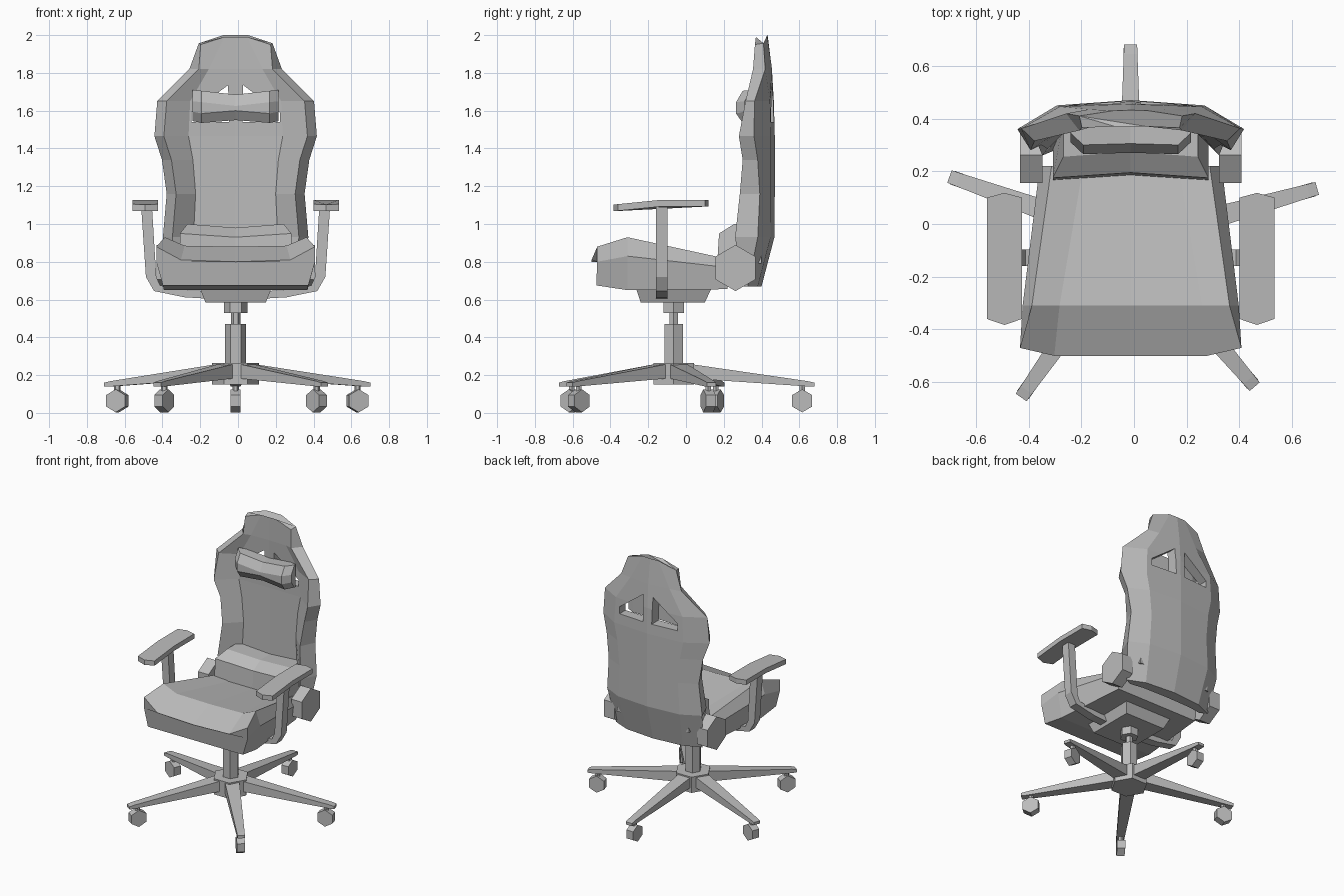
import bpy, bmesh, math
from mathutils import Vector

if "Cube" in bpy.data.objects:
    bpy.data.objects.remove(bpy.data.objects["Cube"], do_unlink=True)

CX, CY = -0.0125, -0.065        # chair mid-plane and column position

grey = bpy.data.materials.new("plain grey")
grey.use_nodes = True
grey.diffuse_color = (0.5, 0.5, 0.5, 1)
grey.node_tree.nodes["Principled BSDF"].inputs["Base Color"].default_value = (0.5, 0.5, 0.5, 1)


def loft(name, rings):
    """Closed flat-shaded solid skinned through rings of equal point count."""
    bm = bmesh.new()
    vs = [[bm.verts.new(p) for p in ring] for ring in rings]
    n = len(vs[0])
    for a, b in zip(vs, vs[1:]):
        for i in range(n):
            j = (i + 1) % n
            bm.faces.new((a[i], a[j], b[j], b[i]))
    bm.faces.new(vs[0])
    bm.faces.new(vs[-1])
    bmesh.ops.recalc_face_normals(bm, faces=bm.faces)
    me = bpy.data.meshes.new(name)
    bm.to_mesh(me)
    bm.free()
    me.materials.append(grey)
    ob = bpy.data.objects.new(name, me)
    bpy.context.scene.collection.objects.link(ob)
    return ob


def mirrored(half):
    """Complete a half ring (x >= 0) about the chair's mid-plane."""
    other = [(-x, y, z) for x, y, z in reversed(half) if x > 1e-6]
    return [(x + CX, y, z) for x, y, z in list(half) + other]


def column(name, r, z0, z1, x=CX, y=CY, n=6):
    loft(name, [[(x + r * math.cos(k * math.tau / n), y + r * math.sin(k * math.tau / n), z)
                 for k in range(n)] for z in (z0, z1)])


# Base: hub, gas lift and seat mount
column("base_hub", 0.124, 0.15, 0.265)
column("lift_sleeve", 0.056, 0.26, 0.47)
column("lift_piston", 0.025, 0.46, 0.54)
column("lift_collar", 0.062, 0.53, 0.59)
loft("seat_mount", [mirrored([(0, y0, z), (w, y0, z), (w, y1, z), (0, y1, z)])
                    for w, y0, y1, z in ((0.16, -0.24, 0.10, 0.585), (0.19, -0.265, 0.135, 0.66))])

# Five legs, each with a hexagonal caster
tips = [(-0.013, 0.68), (0.695, 0.135), (0.458, -0.617), (-0.428, -0.658), (-0.70, 0.18)]
for i, (tx, ty) in enumerate(tips, 1):
    hub = Vector((CX, CY, 0))
    out = Vector((tx, ty, 0)) - hub
    length = out.length
    out.normalize()
    side = Vector((-out.y, out.x, 0))

    def at(r, s, z):
        return hub + out * r + side * s + Vector((0, 0, z))

    loft(f"leg_{i}", [[at(r, -w, z0), at(r, w, z0), at(r, w, z1), at(r, -w, z1)]
                      for r, w, z0, z1 in ((0.05, 0.05, 0.185, 0.264),
                                           (length - 0.035, 0.026, 0.14, 0.168),
                                           (length, 0.025, 0.14, 0.16))])
    rc = length - 0.065
    loft(f"caster_{i}", [[at(rc + 0.061 * math.sin(k * math.pi / 3), s,
                             0.064 + 0.061 * math.cos(k * math.pi / 3)) for k in range(6)]
                         for s in (-0.027, 0.027)])
    p = at(rc, 0, 0)
    column(f"caster_stem_{i}", 0.017, 0.11, 0.15, p.x, p.y)

# Seat cushion with raised side bolsters
loft("seat", [mirrored(h) for h in (
    [(0, -0.50, 0.80), (0.29, -0.50, 0.81), (0.42, -0.47, 0.88),
     (0.42, -0.47, 0.80), (0.385, -0.475, 0.675), (0, -0.475, 0.675)],
    [(0, -0.31, 0.88), (0.27, -0.31, 0.885), (0.375, -0.31, 0.93),
     (0.41, -0.31, 0.83), (0.38, -0.31, 0.65), (0, -0.31, 0.65)],
    [(0, 0.22, 0.80), (0.18, 0.22, 0.805), (0.30, 0.22, 0.815),
     (0.345, 0.22, 0.77), (0.33, 0.22, 0.655), (0, 0.22, 0.655)])])

# Backrest shell: height, half width, back y, wing front y
rows = [(0.67, 0.35, 0.40, 0.30), (0.93, 0.385, 0.468, 0.26), (1.16, 0.365, 0.47, 0.285),
        (1.34, 0.39, 0.47, 0.30), (1.465, 0.43, 0.47, 0.28), (1.65, 0.415, 0.465, 0.315),
        (1.82, 0.245, 0.455, 0.355)]
rings = []
for z, w, back, tip in rows:
    wrap = 0.11 * min(1, (w / 0.43) ** 2)
    rings.append(mirrored([(0, back, z), (0.65 * w, back - 0.02, z), (w, back - wrap, z),
                           (w - 0.05, tip, z), (0.58 * w, back - 0.085, z), (0, back - 0.08, z)]))
rings.append(mirrored([(0, 0.432, 2.0), (0.065, 0.43, 2.0), (0.195, 0.41, 1.957),
                       (0.185, 0.365, 1.95), (0.06, 0.37, 1.99), (0, 0.37, 1.99)]))
backrest = loft("backrest", rings)

# Two tapered openings cut through the backrest
for s in (-1, 1):
    outline = [(0.035, 1.54), (0.235, 1.54), (0.235, 1.59), (0.04, 1.735)]
    cutter = loft("opening_cutter", [[(CX + s * x, y, z) for x, z in outline] for y in (0.2, 0.6)])
    cutter.hide_render = True
    mod = backrest.modifiers.new("opening", "BOOLEAN")
    mod.operation, mod.solver, mod.object = "DIFFERENCE", "EXACT", cutter
    bpy.context.view_layer.objects.active = backrest
    bpy.ops.object.modifier_apply(modifier=mod.name)
    bpy.data.objects.remove(cutter, do_unlink=True)

# Head pillow, dipping in the middle
loft("head_pillow", [[(CX + x, y0, t), (CX + x, f + 0.035, t), (CX + x, f, t - 0.06),
                      (CX + x, f, b + 0.05), (CX + x, f + 0.035, b), (CX + x, y0, b)]
                     for x, y0, f, t, b in ((-0.228, 0.36, 0.31, 1.71, 1.545),
                                            (-0.18, 0.375, 0.265, 1.705, 1.535),
                                            (0, 0.39, 0.27, 1.685, 1.55),
                                            (0.18, 0.375, 0.265, 1.705, 1.535),
                                            (0.228, 0.36, 0.31, 1.71, 1.545))])

# Lumbar cushion
loft("lumbar_cushion", [[(CX + s * a, 0.165 + d, 0.79), (CX + s * a, 0.175 + d, 0.95 - d),
                         (CX + s * b, 0.255 + d, 1.0 - d), (CX + s * b, 0.40, 1.0 - d),
                         (CX + s * a, 0.40, 0.79)]
                        for s, a, b, d in ((-1, 0.295, 0.255, 0), (0, 0, 0, 0.02),
                                           (1, 0.295, 0.255, 0))])

# Hinge covers, arm brackets and arm pads on both sides
bracket = [(0.50, 1.09), (0.475, 0.72), (0.432, 0.645), (0.27, 0.612), (0.15, 0.605),
           (0.15, 0.645), (0.27, 0.65), (0.40, 0.675), (0.42, 0.72), (0.443, 1.09)]
pad_plan = [(-0.067, 0.10), (0, 0.118), (0.067, 0.10), (0.067, -0.36), (0, -0.383), (-0.067, -0.36)]
for s, label in ((1, "left"), (-1, "right")):
    loft(f"{label}_hinge_cover",
         [[(CX + s * x, 0.262 + 0.122 * math.sin(k * math.pi / 3),
            0.767 + 0.122 * math.cos(k * math.pi / 3)) for k in range(6)] for x in (0.335, 0.42)])
    loft(f"{label}_arm_bracket",
         [[(CX + s * x, y, z) for x, z in bracket] for y in (-0.16, -0.097)])
    # Pad bends down toward the front
    plan = pad_plan[:3] + [(0.067, -0.13)] + pad_plan[3:] + [(-0.067, -0.13)]
    loft(f"{label}_arm_pad",
         [[(CX + s * (0.479 + x), y, z - max(0, -0.13 - y) * 0.10) for x, y in plan]
          for z in (1.093, 1.128)])
